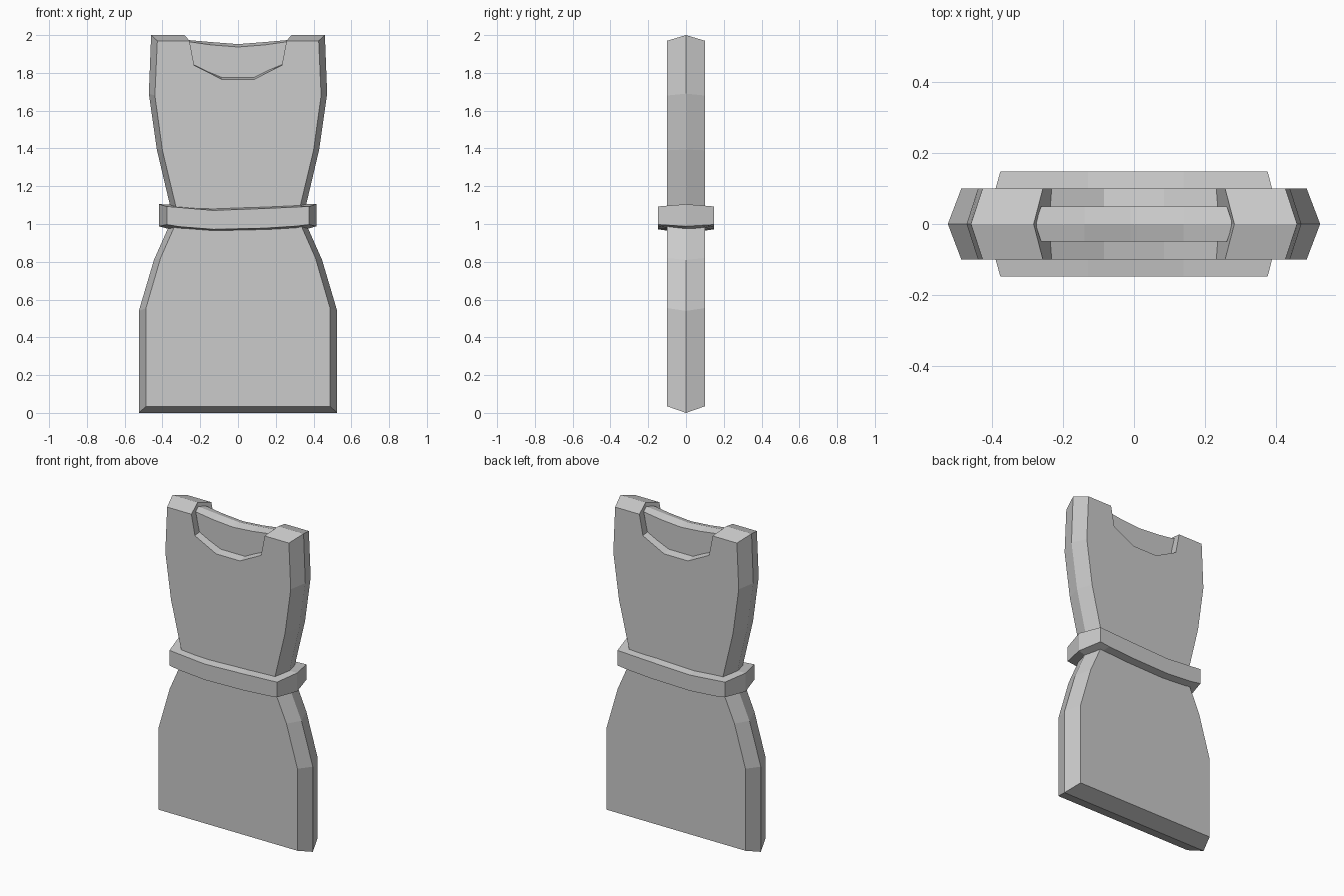
import bpy


def ridged_slab(name, points, half_depth):
    """Slab whose rim is a ridge at y=0. Each point: ridge x, ridge z, face x, face z."""
    n = len(points)
    verts = [(fx, -half_depth, fz) for rx, rz, fx, fz in points]
    verts += [(rx, 0, rz) for rx, rz, fx, fz in points]
    verts += [(fx, half_depth, fz) for rx, rz, fx, fz in points]
    # points run counter-clockwise as seen from the front
    faces = [tuple(range(n)), tuple(range(3 * n - 1, 2 * n - 1, -1))]
    for ring in (0, n):
        for i in range(n):
            j = (i + 1) % n
            faces.append((ring + i, ring + n + i, ring + n + j, ring + j))
    mesh = bpy.data.meshes.new(name)
    mesh.from_pydata(verts, [], faces)
    mesh.update()
    obj = bpy.data.objects.new(name, mesh)
    bpy.context.collection.objects.link(obj)
    return obj


def mirrored(half):
    """Complete a right-hand outline with its left-hand mirror image."""
    return half + [(-rx, rz, -fx, fz) for rx, rz, fx, fz in reversed(half)]


# dress body: hem, hips, waist, bust, shoulder, neckline
ridged_slab("dress_body", mirrored([
    (0.525, 0.0, 0.487, 0.035),
    (0.525, 0.54, 0.487, 0.555),
    (0.445, 0.81, 0.41, 0.82),
    (0.345, 1.035, 0.315, 1.035),
    (0.43, 1.395, 0.40, 1.39),
    (0.472, 1.69, 0.44, 1.68),
    (0.46, 2.0, 0.427, 1.97),
    (0.283, 2.0, 0.257, 1.97),
    (0.24, 1.85, 0.232, 1.84),
    (0.084, 1.785, 0.084, 1.765),
]), 0.1)

# thinner panel behind the neckline
ridged_slab("neck_panel", mirrored([
    (0.22, 1.68, 0.21, 1.70),
    (0.25, 1.85, 0.235, 1.84),
    (0.278, 1.975, 0.262, 1.965),
    (0.14, 1.963, 0.14, 1.948),
    (0.01, 1.953, 0.01, 1.938),
]), 0.05)

# sagging belt around the waist
ridged_slab("belt", [
    (-0.418, 0.988, -0.377, 0.997),
    (-0.33, 0.963, -0.31, 0.986),
    (-0.13, 0.95, -0.13, 0.972),
    (0.14, 0.955, 0.14, 0.978),
    (0.33, 0.963, 0.31, 0.989),
    (0.415, 0.988, 0.377, 0.997),
    (0.415, 1.105, 0.377, 1.093),
    (0.14, 1.105, 0.14, 1.082),
    (-0.13, 1.097, -0.13, 1.072),
    (-0.418, 1.105, -0.377, 1.093),
], 0.148)
